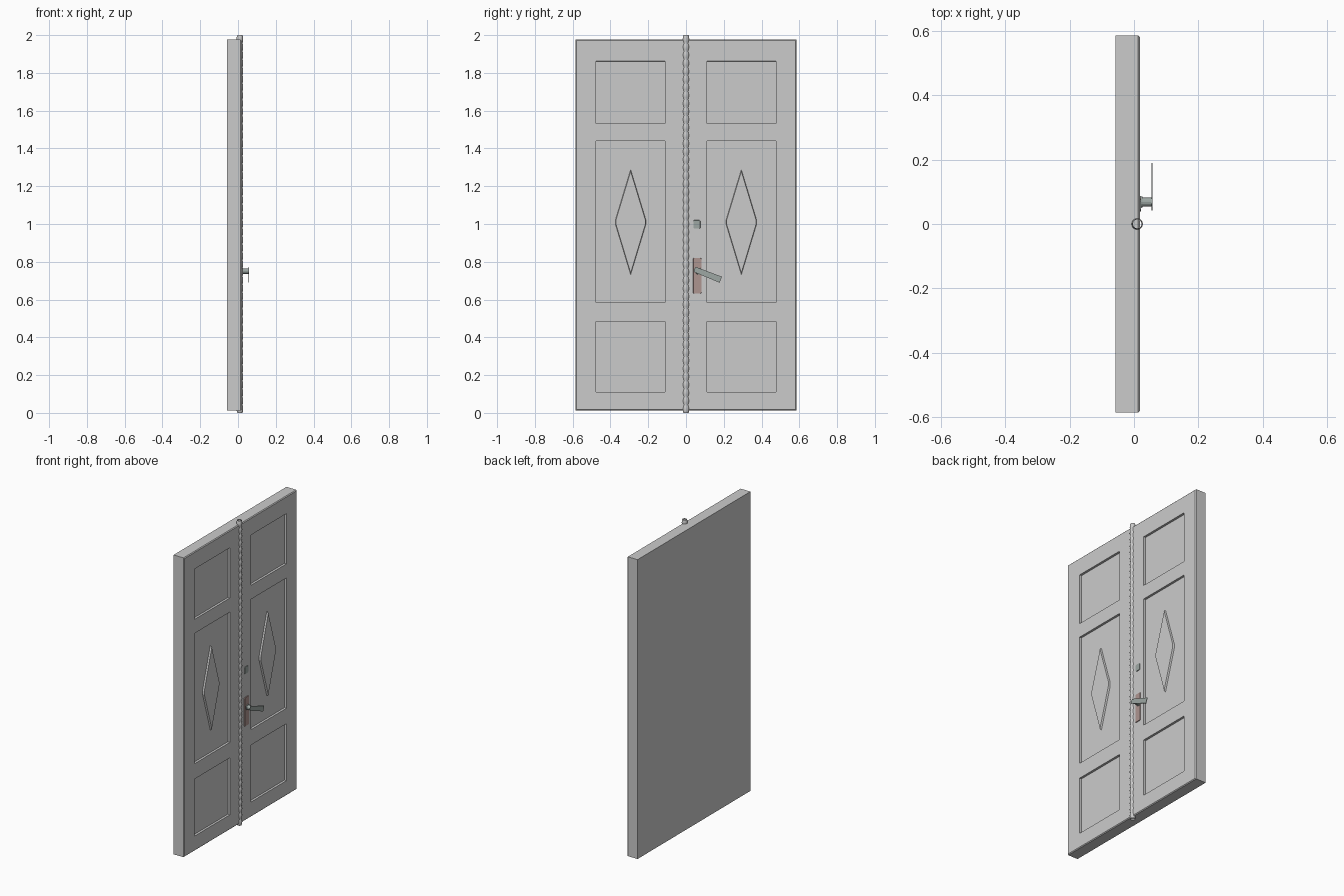
import bpy, bmesh, math
from mathutils import Vector

if "Cube" in bpy.data.objects:
    bpy.data.objects.remove(bpy.data.objects["Cube"])

BACK, FRONT = -0.058, 0.018
HALF_W, Z0, Z1 = 0.585, 0.012, 1.976
DEPTH = 0.014


def finish(bm, name, colour=None, smooth=False):
    bmesh.ops.recalc_face_normals(bm, faces=bm.faces)
    me = bpy.data.meshes.new(name)
    bm.to_mesh(me)
    bm.free()
    ob = bpy.data.objects.new(name, me)
    bpy.context.collection.objects.link(ob)
    if colour:
        mat = bpy.data.materials.new(name + "_colour")
        mat.diffuse_color = (*colour, 1)
        mat.use_nodes = True
        mat.node_tree.nodes["Principled BSDF"].inputs["Base Color"].default_value = mat.diffuse_color
        me.materials.append(mat)
    if smooth:
        for p in me.polygons:
            p.use_smooth = True
    return ob


def prism(name, pts, x0, x1, taper=1.0, colour=None):
    """Extrude a (y, z) outline from x0 to x1, optionally tapering."""
    bm = bmesh.new()
    cy = sum(p[0] for p in pts) / len(pts)
    cz = sum(p[1] for p in pts) / len(pts)
    a = [bm.verts.new((x0, y, z)) for y, z in pts]
    b = [bm.verts.new((x1, cy + (y - cy) * taper, cz + (z - cz) * taper)) for y, z in pts]
    bm.faces.new(a)
    bm.faces.new(b)
    n = len(pts)
    for i in range(n):
        j = (i + 1) % n
        bm.faces.new((a[i], a[j], b[j], b[i]))
    return finish(bm, name, colour)


def ngon(cy, cz, r, n):
    return [(cy + r * math.cos(2 * math.pi * i / n), cz + r * math.sin(2 * math.pi * i / n)) for i in range(n)]


def chamfered(cy, cz, hw, hh, c):
    q = [(hw, hh - c), (hw - c, hh), (c - hw, hh), (-hw, hh - c),
         (-hw, c - hh), (c - hw, -hh), (hw - c, -hh), (hw, c - hh)]
    return [(cy + y, cz + z) for y, z in q]


# Door slab: front grid with sunken panels, chamfered rim, closed back
B = 0.005
ys = [-HALF_W + B, -0.476, -0.11, 0.11, 0.476, HALF_W - B]
zs = [Z0 + B, 0.11, 0.484, 0.585, 1.44, 1.532, 1.862, Z1 - B]
bm = bmesh.new()
grid = [[bm.verts.new((FRONT, y, z)) for z in zs] for y in ys]
panels = []
for i in range(len(ys) - 1):
    for j in range(len(zs) - 1):
        f = bm.faces.new((grid[i][j], grid[i + 1][j], grid[i + 1][j + 1], grid[i][j + 1]))
        if i in (1, 3) and j in (1, 3, 5):
            panels.append(f)
bm.normal_update()
rim = [e for e in bm.edges if e.is_boundary]
bmesh.ops.inset_individual(bm, faces=panels, thickness=0.001, depth=-DEPTH)
for step in range(2):
    geom = bmesh.ops.extrude_edge_only(bm, edges=rim)["geom"]
    rim = [g for g in geom if isinstance(g, bmesh.types.BMEdge) and g.is_boundary]
    for v in {v for e in rim for v in e.verts}:
        if step == 0:
            v.co.x = FRONT - B
            if abs(abs(v.co.y) - HALF_W + B) < 1e-5:
                v.co.y = math.copysign(HALF_W, v.co.y)
            if abs(v.co.z - zs[0]) < 1e-5:
                v.co.z = Z0
            elif abs(v.co.z - zs[-1]) < 1e-5:
                v.co.z = Z1
        else:
            v.co.x = BACK
bmesh.ops.contextual_create(bm, geom=rim)
finish(bm, "door_slab")

# Raised diamonds on the middle panels
for side, s in (("left", -1), ("right", 1)):
    c, z = s * 0.293, 1.01
    pts = [(c, z + 0.28), (c - 0.081, z + 0.012), (c - 0.081, z - 0.012),
           (c, z - 0.28), (c + 0.081, z - 0.012), (c + 0.081, z + 0.012)]
    prism(side + "_diamond", pts, FRONT - DEPTH - 0.002, FRONT - 0.003, 0.96)

# Beaded strip covering the centre joint, an open turned tube
BEADS, SIDES = 47, 16
bm = bmesh.new()
step = 2.0 / BEADS
profile = []
for k in range(BEADS):
    profile += [(0.0135, k * step), (0.0165, (k + 0.2) * step),
                (0.0175, (k + 0.5) * step), (0.0165, (k + 0.8) * step)]
profile.append((0.0135, 2.0))
rings = [[bm.verts.new((0.010 + r * math.cos(2 * math.pi * i / SIDES),
                        r * math.sin(2 * math.pi * i / SIDES), z)) for i in range(SIDES)]
         for r, z in profile]
for lo, hi in zip(rings, rings[1:]):
    for i in range(SIDES):
        j = (i + 1) % SIDES
        bm.faces.new((lo[i], lo[j], hi[j], hi[i]))
strip = finish(bm, "beaded_strip", smooth=True)
bpy.context.view_layer.objects.active = strip
strip.select_set(True)
bpy.ops.object.shade_smooth_by_angle(angle=math.radians(40))

# Lock and handle
METAL, COPPER = (0.34, 0.39, 0.37), (0.42, 0.30, 0.28)
prism("lock_plate", chamfered(0.058, 0.998, 0.018, 0.023, 0.004), FRONT - 0.002, FRONT + 0.004, 0.95, METAL)
prism("handle_plate", chamfered(0.060, 0.726, 0.022, 0.096, 0.004), FRONT - 0.002, FRONT + 0.004, 0.97, COPPER)
prism("handle_collar", ngon(0.068, 0.75, 0.019, 16), FRONT, FRONT + 0.008, 0.9, METAL)
prism("handle_spindle", ngon(0.068, 0.75, 0.014, 16), FRONT, 0.056, 1.0, METAL)

# Thin sloping lever
start, end, half = Vector((0.046, 0.757)), Vector((0.184, 0.705)), 0.017
d = (end - start).normalized()
n = Vector((-d.y, d.x)) * half
outline = [start - n * 0.7, end - n, end + n, start + n, start - d * 0.004]
prism("handle_lever", [tuple(p) for p in outline], 0.0545, 0.058, 1.0, METAL)
